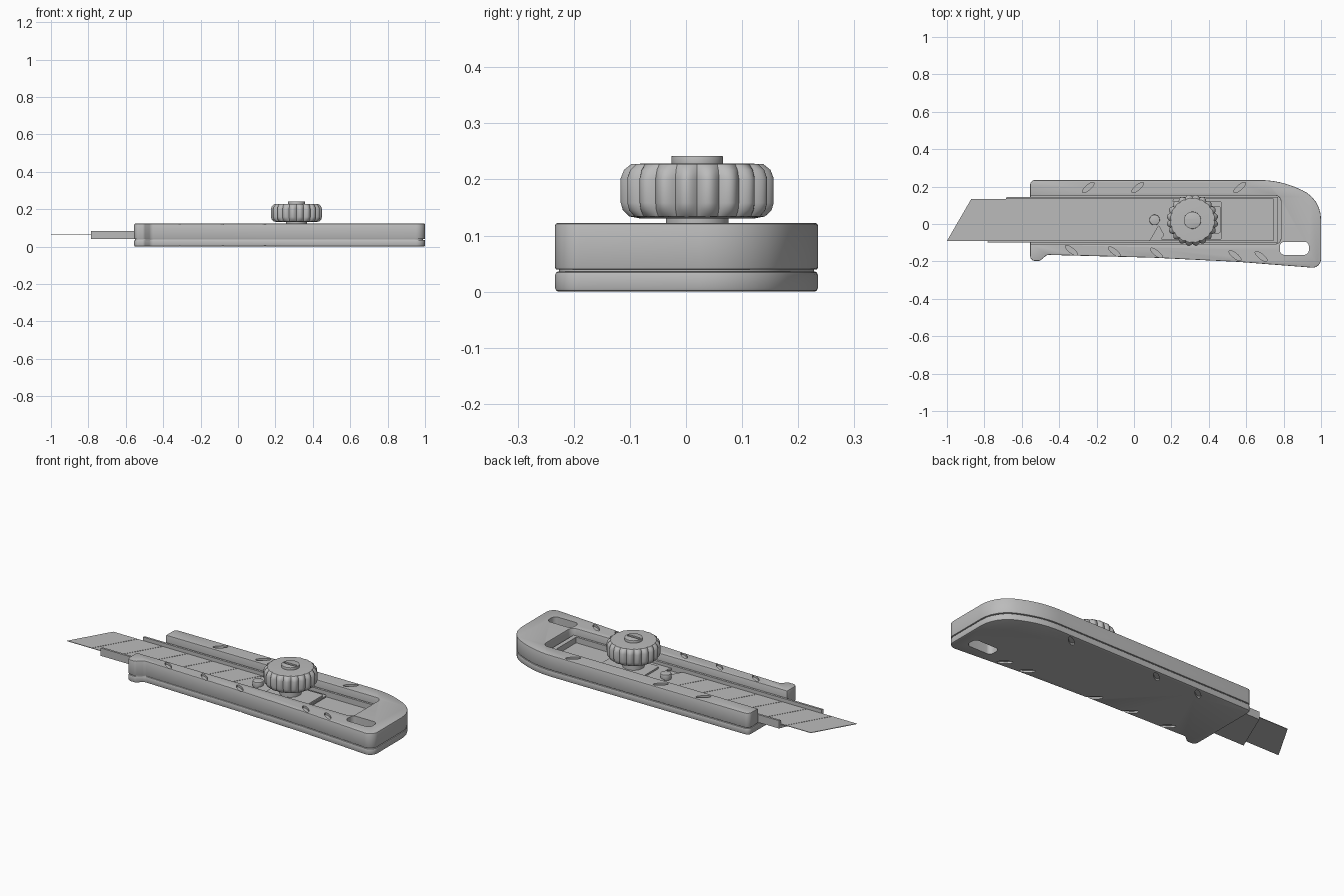
import bpy, bmesh, math
from mathutils import Vector, Matrix

cube = bpy.data.objects.get("Cube")
if cube:
    bpy.data.objects.remove(cube, do_unlink=True)

grey = bpy.data.materials.new("plain_grey")
grey.use_nodes = True
grey.diffuse_color = (0.5, 0.5, 0.5, 1)
grey.node_tree.nodes["Principled BSDF"].inputs["Base Color"].default_value = (0.5, 0.5, 0.5, 1)


def fillet(corners, steps=6):
    """Round every (x, y, radius) corner of an outline."""
    out = []
    for i, (x, y, r) in enumerate(corners):
        p = Vector((x, y))
        if r == 0:
            out.append(p)
            continue
        a = (Vector(corners[i - 1][:2]) - p).normalized()
        b = (Vector(corners[(i + 1) % len(corners)][:2]) - p).normalized()
        half = a.angle(b) / 2
        start, end = p + a * r / math.tan(half), p + b * r / math.tan(half)
        centre = p + (a + b).normalized() * r / math.sin(half)
        for k in range(steps + 1):
            d = start.lerp(end, k / steps) - centre
            out.append(centre + d.normalized() * r)
    return out


def prism(bm, outline, z0, z1):
    low = [bm.verts.new((p[0], p[1], z0)) for p in outline]
    high = [bm.verts.new((p[0], p[1], z1)) for p in outline]
    bm.faces.new(low)
    bm.faces.new(high)
    for i in range(len(low)):
        j = (i + 1) % len(low)
        bm.faces.new((low[i], low[j], high[j], high[i]))


def rect(x0, x1, y0, y1, r=0.0):
    return fillet([(x0, y0, r), (x1, y0, r), (x1, y1, r), (x0, y1, r)])


def circle(x, y, r, n=32):
    return [(x + r * math.cos(math.tau * k / n), y + r * math.sin(math.tau * k / n)) for k in range(n)]


def finish(name, bm, bevel=0, cutter=None):
    bmesh.ops.recalc_face_normals(bm, faces=bm.faces)
    mesh = bpy.data.meshes.new(name)
    bm.to_mesh(mesh)
    bm.free()
    ob = bpy.data.objects.new(name, mesh)
    bpy.context.collection.objects.link(ob)
    mesh.materials.append(grey)
    bpy.ops.object.select_all(action='DESELECT')
    ob.select_set(True)
    bpy.context.view_layer.objects.active = ob
    if bevel:
        m = ob.modifiers.new("bevel", 'BEVEL')
        m.width, m.segments, m.angle_limit = bevel, 2, math.radians(60)
        bpy.ops.object.modifier_apply(modifier=m.name)
    if cutter:
        m = ob.modifiers.new("cut", 'BOOLEAN')
        m.operation, m.solver, m.object = 'DIFFERENCE', 'EXACT', cutter
        bpy.ops.object.modifier_apply(modifier=m.name)
    bpy.ops.object.shade_smooth_by_angle(angle=math.radians(32))
    return ob


def part(name, pieces, bevel=0, cutter=None):
    bm = bmesh.new()
    for outline, z0, z1 in pieces:
        prism(bm, outline, z0, z1)
    return finish(name, bm, bevel, cutter)


# Cutters: lanyard slot and slanted grip notches on both faces
def notch(x, y, angle):
    turn = Matrix.Rotation(math.radians(angle), 2)
    return [Vector((x, y)) + turn @ Vector((0.04 * c, 0.013 * s)) for c, s in circle(0, 0, 1, 20)]


notches = [notch(x, 0.195, 40) for x in (-0.245, 0.02, 0.565)]
notches += [notch(x, -0.141 - 0.032 * (x + 0.335), -38) for x in (-0.335, -0.105, 0.12, 0.54, 0.68)]
cuts = [(rect(0.78, 0.935, -0.165, -0.095, 0.025), -0.1, 0.3)]
for n in notches:
    cuts += [(n, 0.11, 0.2), (n, -0.1, 0.01)]
body_cutter = part("body_cutter", cuts)
slot_cutter = part("slot_cutter", [(rect(0.275, 0.35, 0.01, 0.026), 0.234, 0.3)])
for c in (body_cutter, slot_cutter):
    c.hide_render = True
    c.hide_viewport = True

# Handle halves: the upper one is a U open at the blade end
front_foot = [(-0.555, -0.197, 0.025), (-0.503, -0.197, 0.02), (-0.465, -0.165, 0.03), (0.1, -0.18, 0)]
back_end = [(0.55, -0.202, 0), (1.0, -0.237, 0.045), (1.0, 0.135, 0.17), (0.78, 0.235, 0.5)]
front_top = [(-0.555, 0.235, 0.025)]
pocket = [(-0.555, 0.152, 0), (0.785, 0.152, 0.03), (0.785, -0.106, 0.03), (-0.555, -0.106, 0)]
outline = front_foot + back_end + front_top
part("lower_handle", [(fillet(outline), 0.0, 0.036)], 0.006, body_cutter)
part("upper_handle", [(fillet(outline + pocket), 0.039, 0.122)], 0.004, body_cutter)
inset = [(x * 0.99, y * 0.97, r) for x, y, r in outline]
part("handle_seam", [(fillet(inset), 0.03, 0.041)], 0, body_cutter)

# Blade rail: floor, two side walls and an end stop, cut along the blade slant
part("blade_rail", [
    ([(-0.785, -0.1), (0.77, -0.1), (0.77, 0.145), (-0.68, 0.145)], 0.04, 0.052),
    ([(-0.785, -0.1), (0.77, -0.1), (0.77, -0.088), (-0.78, -0.088)], 0.04, 0.084),
    ([(-0.685, 0.133), (0.77, 0.133), (0.77, 0.145), (-0.68, 0.145)], 0.04, 0.084),
    (rect(0.745, 0.77, -0.095, 0.14), 0.045, 0.084),
])

# Snap-off blade: thin core with raised slanted segments
pitch, slant, count = 0.155, 0.13, 7


def slanted(x0, x1):
    return [(x0, -0.09), (x1, -0.09), (x1 + slant, 0.134), (x0 + slant, 0.134)]


segments = [(slanted(-1 + pitch * k, -1 + pitch * (k + 1) - 0.003), 0.0605, 0.0635) for k in range(count)]
part("blade", [(slanted(-1, -1 + pitch * count), 0.0605, 0.062)] + segments)

# Slider carriage with locating peg and nut plate
part("slider", [
    (fillet([(0.06, 0.12, 0.01), (0.16, -0.06, 0.01), (0.14, -0.083, 0.005),
             (0.47, -0.083, 0.01), (0.47, 0.12, 0.01)]), 0.062, 0.07),
    (rect(0.2, 0.465, -0.05, 0.097, 0.015), 0.065, 0.08),
])
part("locating_peg", [(circle(0.11, 0.022, 0.028), 0.062, 0.095)], 0.003)

# Clamping knob: fluted lathe on a stem, with a slotted screw head
cx, cy = 0.3125, 0.02
part("knob_stem", [(circle(cx, cy, 0.056), 0.06, 0.14)])
part("screw_head", [(circle(cx, cy, 0.046), 0.22, 0.242)], 0.002, slot_cutter)
bm = bmesh.new()
steps, lobes = 200, 20
rings = []
for r, z, depth in [(0.1, 0.13, 0), (0.122, 0.134, 0.004), (0.134, 0.145, 0.01), (0.138, 0.158, 0.012),
                    (0.138, 0.202, 0.012), (0.132, 0.217, 0.01), (0.119, 0.227, 0.004), (0.1, 0.228, 0)]:
    ring = []
    for k in range(steps):
        a = math.tau * k / steps
        rr = r - depth * (1 - abs(math.sin(lobes * a / 2)))
        ring.append(bm.verts.new((cx + rr * math.cos(a), cy + rr * math.sin(a), z)))
    rings.append(ring)
for low, high in zip(rings, rings[1:]):
    for k in range(steps):
        j = (k + 1) % steps
        bm.faces.new((low[k], low[j], high[j], high[k]))
bm.faces.new(rings[0])
bm.faces.new(rings[-1])
finish("clamping_knob", bm)
